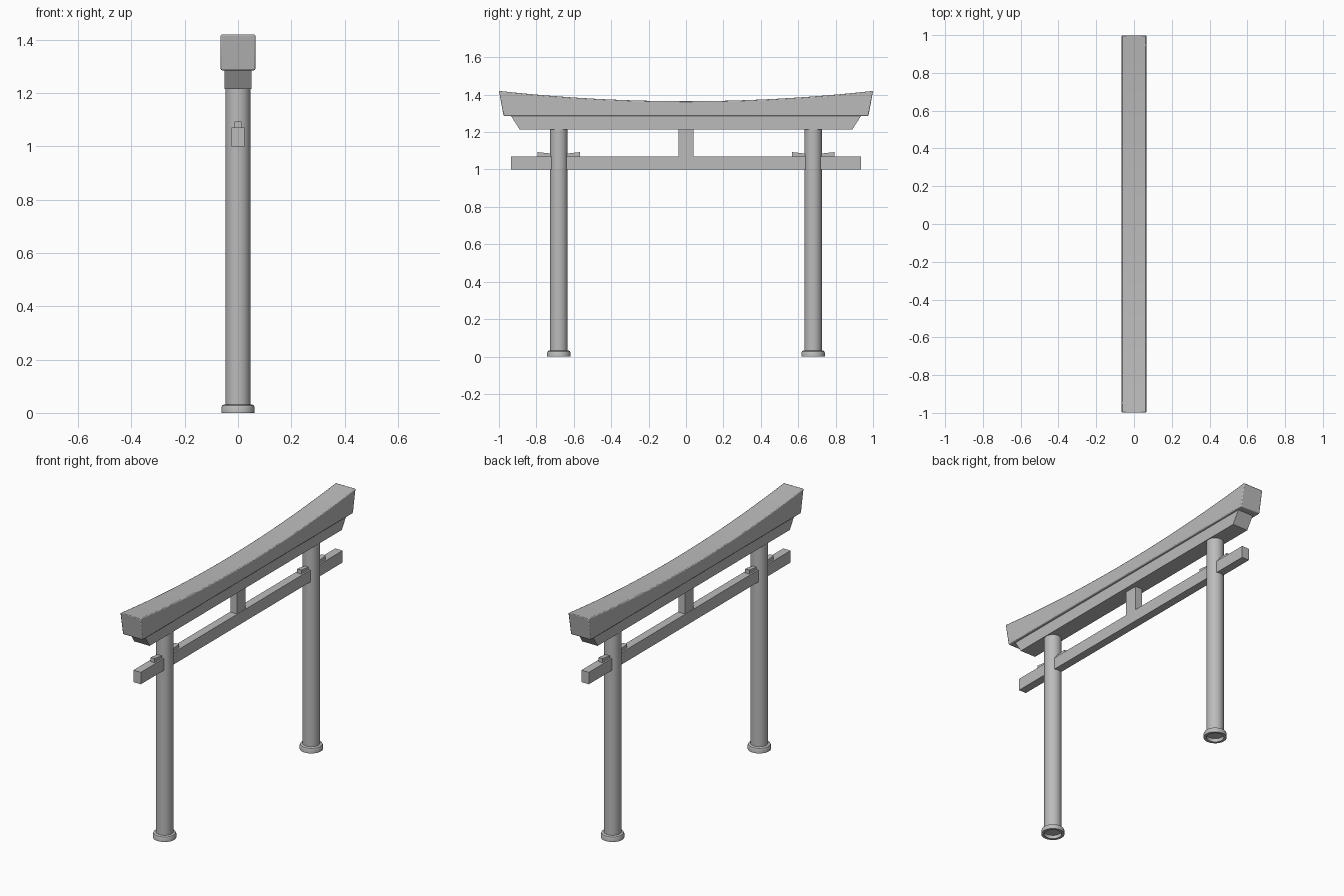
import bpy
import bmesh
import math

cube = bpy.data.objects.get("Cube")
if cube:
    bpy.data.objects.remove(cube, do_unlink=True)

grey = bpy.data.materials.new("plain_grey")
grey.use_nodes = True
grey.diffuse_color = (0.5, 0.5, 0.5, 1)
grey.node_tree.nodes["Principled BSDF"].inputs["Base Color"].default_value = grey.diffuse_color

POST_Y = 0.68


def finish(name, bm, bevel=0.0):
    bmesh.ops.recalc_face_normals(bm, faces=bm.faces)
    mesh = bpy.data.meshes.new(name)
    bm.to_mesh(mesh)
    bm.free()
    mesh.materials.append(grey)
    obj = bpy.data.objects.new(name, mesh)
    bpy.context.collection.objects.link(obj)
    if bevel:
        mod = obj.modifiers.new("soft_edges", "BEVEL")
        mod.width = bevel
        mod.segments = 2
        mod.limit_method = "ANGLE"
        mod.angle_limit = math.radians(40)
    bpy.ops.object.select_all(action="DESELECT")
    obj.select_set(True)
    bpy.context.view_layer.objects.active = obj
    bpy.ops.object.shade_smooth_by_angle(angle=math.radians(35))
    return obj


def slab(name, outline, half_width, bevel=0.0):
    """Extrude a (y, z) outline across the depth of the gate."""
    bm = bmesh.new()
    face = bm.faces.new([bm.verts.new((-half_width, y, z)) for y, z in outline])
    ext = bmesh.ops.extrude_face_region(bm, geom=[face])
    moved = [v for v in ext["geom"] if isinstance(v, bmesh.types.BMVert)]
    bmesh.ops.translate(bm, verts=moved, vec=(2 * half_width, 0, 0))
    return finish(name, bm, bevel)


def box(name, y0, y1, z0, z1, half_width):
    return slab(name, [(y0, z0), (y1, z0), (y1, z1), (y0, z1)], half_width)


def lathe(name, profile, y, steps=32):
    """Spin an (r, z) profile around a vertical axis."""
    bm = bmesh.new()
    verts = [bm.verts.new((r, y, z)) for r, z in profile]
    edges = [bm.edges.new(pair) for pair in zip(verts, verts[1:])]
    bmesh.ops.spin(bm, geom=verts + edges, cent=(0, y, 0), axis=(0, 0, 1),
                   angle=math.tau, steps=steps)
    bmesh.ops.remove_doubles(bm, verts=bm.verts, dist=1e-5)
    return finish(name, bm)


# Curved top lintel with outward leaning ends
N = 24
curve = [(1 - 2 * i / N) for i in range(N + 1)]
top_edge = [(t, 1.365 + 0.055 * t * t) for t in curve]
slab("top_lintel", [(-0.975, 1.285), (0.975, 1.285)] + top_edge, 0.065, 0.005)

# Second lintel with slanted ends
slab("lower_lintel", [(-0.89, 1.215), (0.89, 1.215), (0.935, 1.285), (-0.935, 1.285)], 0.05)

# Tie beam and central strut
box("tie_beam", -0.935, 0.935, 1.0, 1.07, 0.024)
box("centre_strut", -0.04, 0.04, 1.07, 1.215, 0.022)

# Posts, base rings and wedges on both sides
for side, label in ((1, "back"), (-1, "front")):
    y = side * POST_Y
    lathe(label + "_post", [(0, 0.02), (0.047, 0.02), (0.047, 1.215), (0, 1.215)], y)
    lathe(label + "_base_ring", [(0.047, 0.02), (0.047, 0), (0.0625, 0), (0.0625, 0.02),
                                 (0.059, 0.028), (0.052, 0.032), (0.046, 0.032)], y)
    for way, place in ((1, "outer"), (-1, "inner")):
        near, far = y + way * 0.035, y + way * 0.113
        slab(label + "_" + place + "_wedge",
             [(near, 1.07), (far, 1.07), (far, 1.093), (near, 1.084)], 0.014)
